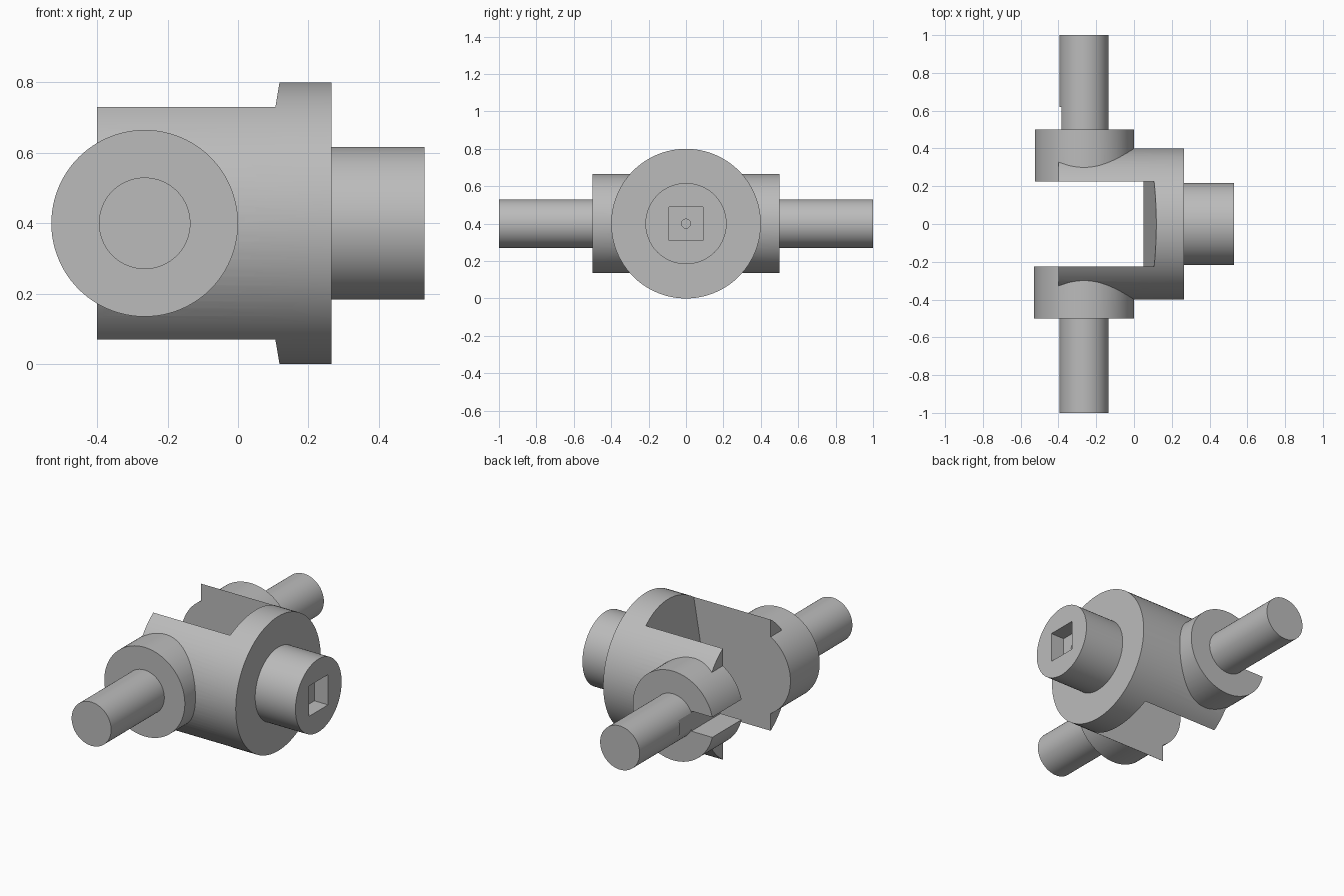
import bpy
import bmesh
import math
from mathutils import Matrix, Vector

cube = bpy.data.objects.get("Cube")
if cube:
    bpy.data.objects.remove(cube, do_unlink=True)

MID = 0.4        # height of both axes
CROSS_X = -0.265  # position of the cross axis
GREY = (0.5, 0.5, 0.5, 1)

steel = bpy.data.materials.new("steel grey")
steel.use_nodes = True
steel.diffuse_color = GREY
steel.node_tree.nodes["Principled BSDF"].inputs["Base Color"].default_value = GREY


def add_object(name, bm):
    bmesh.ops.recalc_face_normals(bm, faces=bm.faces)
    mesh = bpy.data.meshes.new(name)
    bm.to_mesh(mesh)
    bm.free()
    mesh.materials.append(steel)
    obj = bpy.data.objects.new(name, mesh)
    bpy.context.collection.objects.link(obj)
    return obj


def rod(name, axis, radius, start, end, x=0.0, sides=96):
    """Cylinder along the x or y axis at mid height."""
    bm = bmesh.new()
    bmesh.ops.create_cone(bm, cap_ends=True, segments=sides, radius1=radius,
                          radius2=radius, depth=end - start)
    half = (start + end) / 2
    if axis == "X":
        turn, place = Matrix.Rotation(math.pi / 2, 4, "Y"), Vector((half, 0, MID))
    else:
        turn, place = Matrix.Rotation(math.pi / 2, 4, "X"), Vector((x, half, MID))
    bmesh.ops.transform(bm, matrix=Matrix.Translation(place) @ turn, verts=bm.verts)
    return add_object(name, bm)


def block(name, low, high):
    bm = bmesh.new()
    bmesh.ops.create_cube(bm, size=1)
    low, high = Vector(low), Vector(high)
    bmesh.ops.scale(bm, vec=high - low, verts=bm.verts)
    bmesh.ops.translate(bm, vec=(low + high) / 2, verts=bm.verts)
    return add_object(name, bm)


def prism(name, profile, half_width):
    """Extrude an x-z profile symmetrically along y."""
    bm = bmesh.new()
    face = bm.faces.new([bm.verts.new((x, -half_width, z)) for x, z in profile])
    grown = bmesh.ops.extrude_face_region(bm, geom=[face])["geom"]
    moved = [v for v in grown if isinstance(v, bmesh.types.BMVert)]
    bmesh.ops.translate(bm, vec=(0, 2 * half_width, 0), verts=moved)
    return add_object(name, bm)


def combine(target, tool, operation):
    mod = target.modifiers.new(tool.name, "BOOLEAN")
    mod.operation = operation
    mod.solver = "EXACT"
    mod.object = tool
    tool.hide_render = True
    bpy.context.view_layer.objects.active = target
    bpy.ops.object.modifier_apply(modifier=mod.name)


# Fork body with its round side bosses
fork = rod("fork_body", "X", 0.4, -0.4, 0.265)
bosses = rod("side_bosses", "Y", 0.265, -0.5, 0.5, CROSS_X)
combine(fork, bosses, "UNION")

# Slot between the arms, with a shallow ridged floor
slot = prism("slot_cutter", [(-1, MID - 0.6), (0.152, MID - 0.6), (0.05, MID),
                             (0.152, MID + 0.6), (-1, MID + 0.6)], 0.225)
combine(fork, slot, "DIFFERENCE")

# Trunnion pins
front_pin = rod("front_pin", "Y", 0.13, -1, -0.45, CROSS_X)
back_pin = rod("back_pin", "Y", 0.13, 0.45, 1, CROSS_X)

# Keyway through the back boss, nicking its pin
keyway = block("keyway_cutter", (-0.7, 0.1, MID - 0.06), (-0.385, 0.62, MID + 0.06))
for part in (fork, back_pin):
    combine(part, keyway, "DIFFERENCE")

# Drive shaft with a square socket and a small centre hole
shaft = rod("drive_shaft", "X", 0.217, 0.2, 0.53)
socket = block("socket_cutter", (0.44, -0.09, MID - 0.09), (0.6, 0.09, MID + 0.09))
hole = rod("hole_cutter", "X", 0.024, 0.34, 0.5, sides=32)
for cutter in (socket, hole):
    combine(shaft, cutter, "DIFFERENCE")

# Remove the helpers and smooth the round surfaces
for helper in (bosses, slot, keyway, socket, hole):
    bpy.data.objects.remove(helper, do_unlink=True)
bpy.ops.object.select_all(action="DESELECT")
for part in (fork, front_pin, back_pin, shaft):
    part.select_set(True)
bpy.context.view_layer.objects.active = fork
bpy.ops.object.shade_smooth_by_angle(angle=math.radians(15))
